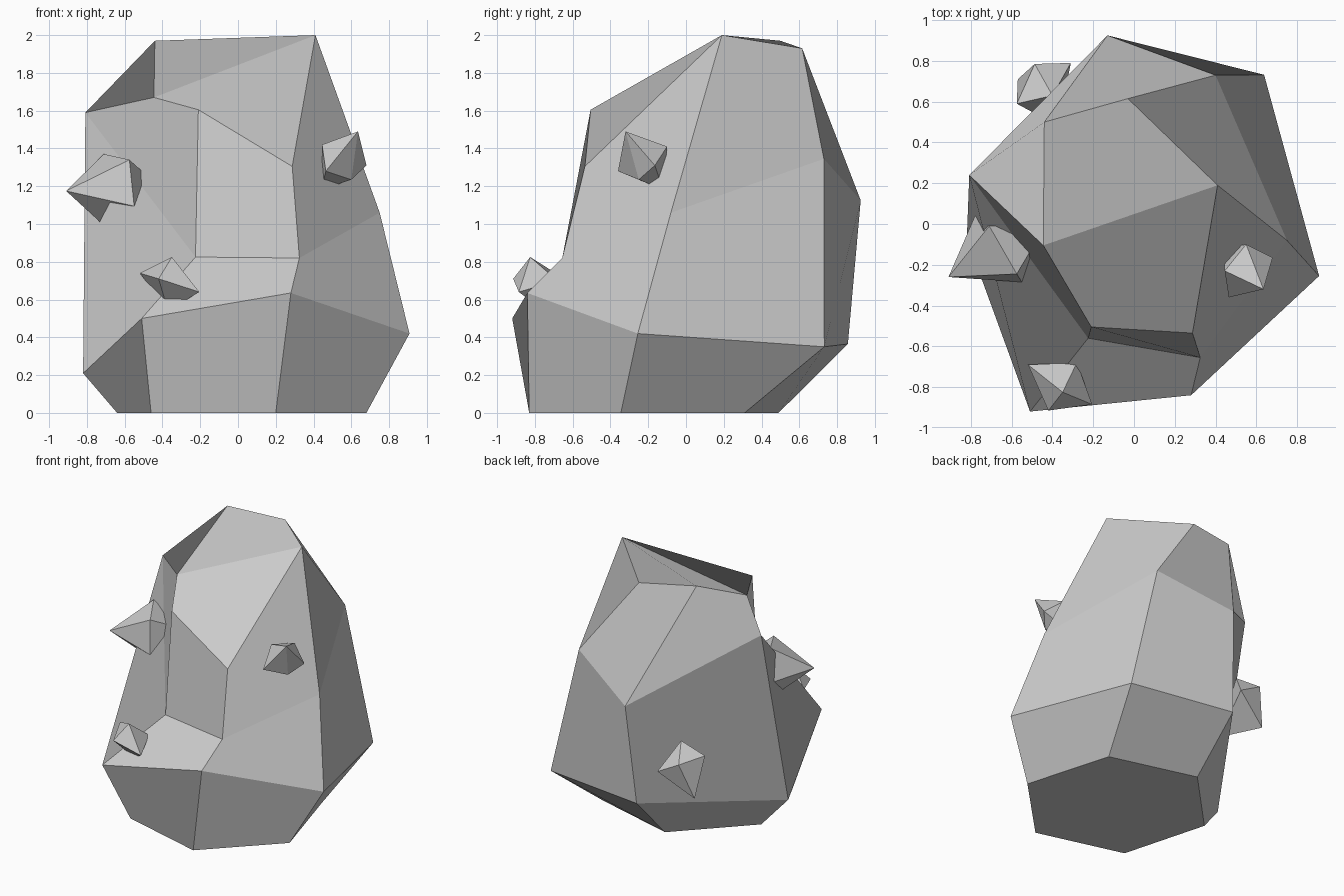
import bpy, bmesh

if "Cube" in bpy.data.objects:
    bpy.data.objects.remove(bpy.data.objects["Cube"])


def finish(bm, name):
    bmesh.ops.recalc_face_normals(bm, faces=bm.faces[:])
    mesh = bpy.data.meshes.new(name)
    bm.to_mesh(mesh)
    bm.free()
    bpy.context.collection.objects.link(bpy.data.objects.new(name, mesh))


def crystal(name, tip, root, ring):
    """Faceted pebble: a ring of corners between an outer tip and a buried root."""
    bm = bmesh.new()
    for p in [tip, root, *ring]:
        bm.verts.new(p)
    bmesh.ops.convex_hull(bm, input=bm.verts[:])
    finish(bm, name)


# Boulder: flat base and wide waist, both six-cornered and in matching order
base = [(-.46, -.65, 0), (.2, -.83, 0), (.68, -.345, 0),
        (.49, .31, 0), (-.165, .49, 0), (-.64, 0, 0)]
waist = dict(J=(-.51, -.92, .5), I=(.28, -.84, .635), P=(.908, -.255, .42),
             S=(.638, .732, .35), V=(-.18, .857, .365), K=(-.82, -.07, .21))
# Boulder: shoulder and crown corners
upper = dict(H=(-.225, -.56, .825), G=(.325, -.655, .82), Q=(.75, -.08, 1.06),
             T=(.4, .73, 1.345), U=(-.13, .925, 1.125), C=(-.808, .24, 1.59),
             D=(-.445, -.105, 1.67), E=(-.21, -.505, 1.605), F=(.287, -.535, 1.305),
             A=(-.44, .5, 1.97), R=(-.03, .615, 1.93), B=(.41, .19, 2))

bm = bmesh.new()
foot = [bm.verts.new(p) for p in base]
v = {k: bm.verts.new(p) for k, p in {**waist, **upper}.items()}
belt = [v[k] for k in waist]
bm.faces.new(foot)
for i in range(6):
    j = (i + 1) % 6
    bm.faces.new((belt[i], foot[i], foot[j], belt[j]))
# Each facet starts at a corner of its fold line
facets = ("JIGH EHGF GIPQ QPST BFGQ BQTR SVUT UVKC CKJH DCHE "
          "BDEF ADBR RTUA AUCD")
for f in facets.split():
    bm.faces.new([v[k] for k in f])
finish(bm, "boulder")

# Small crystals set into the boulder sides
crystal("left_crystal", (-.91, -.26, 1.175), (-.43, .0, 1.21),
        [(-.71, -.01, 1.37), (-.575, -.245, 1.34), (-.55, -.285, 1.095),
         (-.73, -.13, 1.01), (-.78, .04, 1.15)])
crystal("right_crystal", (.635, -.32, 1.49), (.44, -.12, 1.18),
        [(.68, -.165, 1.31), (.6, -.25, 1.235), (.465, -.36, 1.28),
         (.445, -.23, 1.42), (.55, -.1, 1.41)])
crystal("front_crystal", (-.35, -.825, .825), (-.37, -.75, .54),
        [(-.52, -.69, .74), (-.42, -.915, .71), (-.205, -.885, .64),
         (-.28, -.68, .7)])
crystal("back_crystal", (-.487, .785, .715), (-.37, .48, .4),
        [(-.575, .59, .735), (-.57, .71, .45), (-.31, .79, .62),
         (-.4, .63, .82)])
